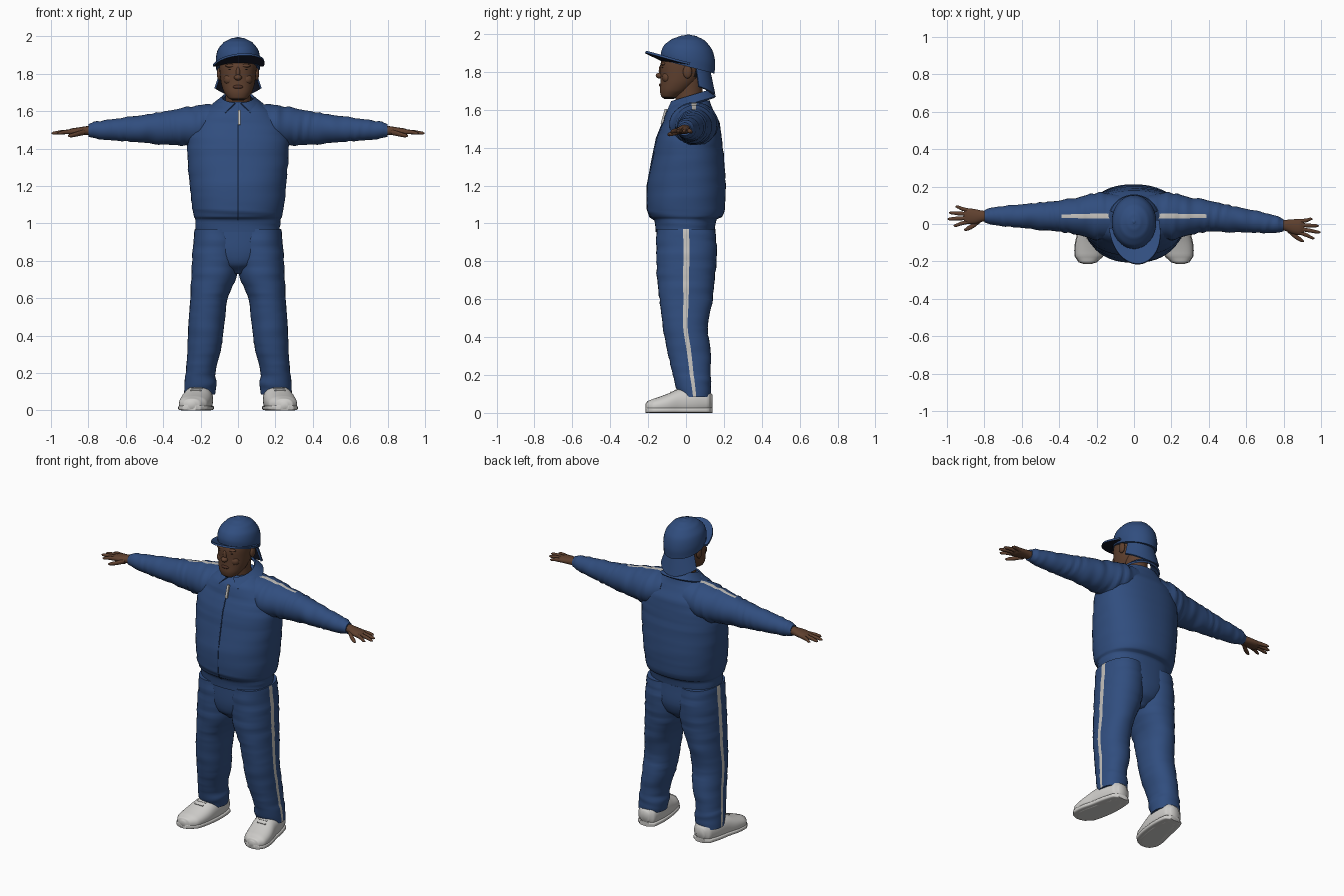
import bpy, bmesh
from math import sin, cos, pi, copysign
from mathutils import Vector, Matrix

cube = bpy.data.objects.get("Cube")
if cube:
    bpy.data.objects.remove(cube, do_unlink=True)


def material(name, r, g, b):
    m = bpy.data.materials.new(name)
    m.use_nodes = True
    m.diffuse_color = (r, g, b, 1)
    bsdf = next(n for n in m.node_tree.nodes if n.type == 'BSDF_PRINCIPLED')
    bsdf.inputs["Base Color"].default_value = (r, g, b, 1)
    bsdf.inputs["Roughness"].default_value = 0.8
    return m


BLUE = material("tracksuit_blue", .03, .075, .21)
NAVY = material("dark_navy", .008, .01, .022)
SEAM = material("seam_blue", .018, .045, .13)
WHITE = material("stripe_white", .56, .54, .51)
SHOE = material("shoe_white", .62, .61, .59)
SKIN = material("brown_skin", .115, .052, .028)
LIPS = material("lip_brown", .08, .032, .02)
HAIR = material("dark_hair", .015, .01, .008)


def finish(name, bm, mats, angle=0.9):
    me = bpy.data.meshes.new(name)
    bm.to_mesh(me)
    bm.free()
    for m in mats:
        me.materials.append(m)
    me.shade_smooth()
    me.set_sharp_from_angle(angle=angle)
    ob = bpy.data.objects.new(name, me)
    bpy.context.collection.objects.link(ob)
    return ob


def spline(a, b, c, d, t):
    return b + t * (c - a + t * (2 * a - 5 * b + 4 * c - d + t * (3 * (b - c) + d - a))) / 2


def loft(name, rings, axis, mats, side=1, power=2, segs=28, steps=5, gap=0.1,
         start=0, wrinkle=0, paint=None, reshape=None):
    """Skin through rings (position, centre a, centre b, radius a, radius b).
    The first strip of faces is narrow, so it can carry a stripe."""
    angles = [start - gap] + [start + gap + i * (2 * pi - 2 * gap) / (segs - 1) for i in range(segs - 1)]
    dense = []
    for i in range(len(rings) - 1):
        q = [rings[max(0, min(len(rings) - 1, i + k))] for k in (-1, 0, 1, 2)]
        for s in range(steps):
            t = s / steps
            dense.append([q[1][0] + t * (q[2][0] - q[1][0])] +
                         [spline(*(r[k] for r in q), t) for k in range(1, 5)])
    dense.append(rings[-1])
    bm = bmesh.new()
    loops = []
    for p, ca, cb, ra, rb in dense:
        loop = []
        for a in angles:
            f = 1 + wrinkle * sin(90 * p + 2 * sin(a + 25 * p)) * (1 + sin(2 * a + 40 * p)) / 2
            u = ca + f * ra * copysign(abs(cos(a)) ** (2 / power), cos(a))
            v = cb + f * rb * copysign(abs(sin(a)) ** (2 / power), sin(a))
            co = Vector([(p, u, v), (u, p, v), (u, v, p)][axis])
            if reshape:
                reshape(co)
            co.x *= side
            loop.append(bm.verts.new(co))
        loops.append(loop)
    for lo, hi in zip(loops, loops[1:]):
        for i in range(segs):
            j = (i + 1) % segs
            face = bm.faces.new((lo[i], lo[j], hi[j], hi[i]))
            if paint:
                face.material_index = paint(face.calc_center_median(), i)
    for loop in (loops[0], loops[-1]):
        face = bm.faces.new(loop)
        if paint:
            face.material_index = paint(face.calc_center_median(), -1)
    bmesh.ops.recalc_face_normals(bm, faces=bm.faces)
    return finish(name, bm, mats)


def sheet(name, inner, outer, a0, a1, thick, mats, turn=0, cols=36, rows=5):
    """Curved cloth plate between two edge curves, thickened."""
    bm = bmesh.new()
    grid = []
    for k in range(rows + 1):
        row = []
        for i in range(cols + 1):
            a = a0 + (a1 - a0) * i / cols
            row.append(bm.verts.new(Vector(inner(a)).lerp(Vector(outer(a)), k / rows)))
        grid.append(row)
    for lo, hi in zip(grid, grid[1:]):
        for i in range(cols):
            bm.faces.new((lo[i], hi[i], hi[i + 1], lo[i + 1]))
    bm.transform(Matrix.Rotation(turn, 4, 'Z'))
    bm.normal_update()
    if sum(f.normal.z for f in bm.faces) < 0:
        bmesh.ops.reverse_faces(bm, faces=bm.faces)
    ob = finish(name, bm, mats)
    mod = ob.modifiers.new("thickness", 'SOLIDIFY')
    mod.thickness = thick
    mod.material_offset = len(mats) - 1
    bpy.context.view_layer.objects.active = ob
    bpy.ops.object.modifier_apply(modifier=mod.name)
    ob.data.set_sharp_from_angle(angle=0.9)


def ball(name, loc, scale, mat):
    bm = bmesh.new()
    bmesh.ops.create_uvsphere(bm, u_segments=16, v_segments=10, radius=1)
    bm.transform(Matrix.Translation(loc) @ Matrix.Diagonal((*scale, 1)))
    finish(name, bm, [mat], 3)


def box(name, loc, size, tilt, mat):
    bm = bmesh.new()
    bmesh.ops.create_cube(bm, size=1)
    bm.transform(Matrix.Translation(loc) @ Matrix.Rotation(tilt, 4, 'X') @ Matrix.Diagonal((*size, 1)))
    finish(name, bm, [mat])


# Jacket body with ribbed hem, front seam and zip
torso = [(.955, 0, -.005, .225, .155), (1.02, 0, -.003, .228, .165), (1.035, 0, 0, .236, .19),
         (1.08, 0, 0, .245, .205), (1.2, 0, .003, .258, .207), (1.35, 0, .012, .27, .188),
         (1.45, 0, .017, .27, .172), (1.53, 0, .027, .245, .15), (1.6, 0, .022, .185, .122),
         (1.65, 0, .035, .115, .09)]
loft("jacket_body", torso, 2, [BLUE], power=2.3, segs=48, wrinkle=.012)
curve = bpy.data.curves.new("jacket_seam", 'CURVE')
curve.dimensions = '3D'
curve.bevel_depth = .003
line = curve.splines.new('POLY')
line.points.add(len(torso) - 4)
for point, (z, _, cy, _, ry) in zip(line.points, torso[1:-1]):
    point.co = (0, cy - ry - .001, z, 1)
curve.materials.append(SEAM)
bpy.context.collection.objects.link(bpy.data.objects.new("jacket_seam", curve))
box("zip", (.006, -.115, 1.565), (.014, .016, .08), -.28, WHITE)

# Folded collar, open at the front
def collar_low(a):
    b = pi + (a - pi) * .9
    return .14 * sin(b), .02 - .138 * cos(b), 1.63 - .042 * cos(b)

sheet("collar", lambda a: (.085 * sin(a), .02 - .1 * cos(a), 1.675 - .03 * cos(a)),
      collar_low, .2, 2 * pi - .2, .012, [BLUE])

# Trousers
loft("trouser_seat", [(.73, 0, 0, .04, .08), (.78, 0, 0, .13, .135), (.85, 0, .003, .2, .155),
                      (.97, 0, 0, .225, .152)], 2, [BLUE], power=2.3, segs=40)
leg = [(.085, .205, .045, .083, .083), (.15, .2, .038, .086, .095), (.2, .2, .03, .079, .1),
       (.33, .18, .015, .09, .115), (.45, .17, -.003, .096, .118), (.6, .155, 0, .1, .14),
       (.72, .128, 0, .122, .153), (.85, .118, .003, .125, .16), (.97, .115, 0, .118, .155)]
shoe = [(-.213, .248, .028, .02, .02), (-.205, .247, .03, .045, .032), (-.17, .24, .033, .074, .043),
        (-.1, .229, .042, .083, .058), (-.03, .215, .055, .079, .075), (.05, .206, .06, .073, .075),
        (.12, .2, .06, .058, .06), (.14, .2, .06, .03, .035)]


def flat_sole(co):
    co.z = max(co.z, 0)


def arm_y(x, side):
    return .042 - (.12 * max(0, x - .4) if side > 0 else 0)


arm = [(.08, 1.54, .115, .105), (.2, 1.522, .125, .112), (.3, 1.516, .1, .1), (.4, 1.51, .083, .088),
       (.5, 1.506, .073, .075), (.6, 1.503, .063, .064), (.7, 1.5, .054, .054), (.77, 1.499, .044, .044),
       (.8, 1.498, .033, .034)]
fingers = {"index": (-.03, -.05, .965), "middle": (-.01, -.015, .997),
           "ring": (.011, .018, .988), "little": (.03, .05, .955)}

for side, word in ((1, "left"), (-1, "right")):
    loft(word + "_trouser_leg", leg, 2, [BLUE, WHITE], side, 2.2, 34, 7, .08, 0, .022,
         lambda c, i: int(i == 0))
    # Shoes
    loft(word + "_shoe", shoe, 1, [SHOE], side, 2.3, reshape=flat_sole)
    loft(word + "_shoe_sole", [(y, x, .014, r + .004, .014) for y, x, _, r, _ in shoe], 1, [SHOE],
         side, 5, segs=24)
    for k in range(3):
        box(word + "_lace", (side * (.224 - .005 * k), -.08 + .025 * k, .108 + .01 * k),
            (.06, .009, .008), .4, SHOE)
    # Sleeves with shoulder stripe
    loft(word + "_sleeve", [(x, arm_y(x, side), z, ry, rz) for x, z, ry, rz in arm], 0, [BLUE, WHITE],
         side, 2, 30, 8, .11, pi / 2, .05, lambda c, i: int(i == 0 and .12 < abs(c.x) < .385))
    # Hands
    def limb(name, rings):
        loft(word + name, [(x, arm_y(x, side) + y, z, ry, rz) for x, y, z, ry, rz in rings],
             0, [SKIN], side, 2.2, 14, 4, .22)

    limb("_palm", [(.77, 0, 1.498, .027, .025), (.81, 0, 1.496, .03, .024), (.85, -.002, 1.493, .04, .021),
                   (.89, 0, 1.49, .043, .018), (.91, 0, 1.489, .036, .011)])
    for name, (y0, y1, tip) in fingers.items():
        mid = (.89 + tip) / 2
        limb("_" + name + "_finger", [(.88, y0, 1.49, .011, .013), (mid, (y0 + y1) / 2, 1.488, .0105, .011),
                                      (tip - .01, y1, 1.483, .008, .008), (tip, y1, 1.482, .003, .003)])
    limb("_thumb", [(.82, -.022, 1.488, .015, .015), (.86, -.05, 1.478, .015, .013),
                    (.895, -.068, 1.47, .011, .01), (.908, -.073, 1.468, .004, .004)])
    # Ears, eyes and brows
    ball(word + "_ear", (side * .1, .008, 1.8), (.013, .024, .035), SKIN)
    ball(word + "_eye", (side * .037, -.121, 1.823), (.014, .008, .006), HAIR)
    ball(word + "_brow", (side * .037, -.119, 1.843), (.03, .014, .01), SKIN)
    ball(word + "_cheek", (side * .045, -.1, 1.77), (.032, .026, .03), SKIN)

# Head and neck
loft("head", [(1.656, 0, -.09, .028, .025), (1.67, 0, -.085, .052, .046), (1.7, 0, -.062, .074, .076),
              (1.74, 0, -.04, .088, .096), (1.78, 0, -.025, .095, .11), (1.84, 0, -.015, .1, .12),
              (1.9, 0, 0, .1, .118)], 2, [SKIN, HAIR], segs=36, power=2.15,
     paint=lambda c, i: int(c.z < 1.668 or (c.y > .045 and c.z > 1.74)))
loft("neck", [(1.6, 0, .025, .072, .075), (1.68, 0, .015, .066, .072), (1.78, 0, .02, .07, .075)], 2, [SKIN])
ball("nose_tip", (0, -.138, 1.78), (.021, .022, .016), SKIN)
ball("nose_bridge", (0, -.13, 1.805), (.012, .014, .034), SKIN)
ball("lips", (0, -.131, 1.73), (.028, .012, .011), LIPS)
ball("chin", (0, -.112, 1.685), (.032, .022, .022), SKIN)


# Cap: crown, brim with dark underside, and rear neck flap
def tilt_back(co):
    co.z -= .25 * co.y * (1.996 - co.z) / .16


loft("cap_crown", [(1.83, 0, .01, .117, .141), (1.88, 0, .011, .119, .143), (1.93, 0, .012, .108, .127),
                   (1.97, 0, .012, .076, .088), (1.99, 0, .012, .036, .042), (1.996, 0, .012, .006, .006)],
     2, [BLUE], segs=36, reshape=tilt_back)
ball("cap_button", (0, .012, 1.992), (.011, .011, .006), BLUE)
sheet("cap_brim", lambda a: (.112 * sin(a), -.125 * cos(a), 1.85 + .018 * cos(a)),
      lambda a: (.136 * sin(a), -.125 * cos(a) - .088 * abs(cos(a)) ** .7, 1.85 + .06 * cos(a)),
      -pi / 2, pi / 2, .012, [BLUE, NAVY], turn=.17)
sheet("cap_neck_flap", lambda a: (.104 * sin(a), .015 + .112 * cos(a), 1.815),
      lambda a: (.135 * sin(a), .02 + .135 * cos(a), 1.68 + .05 * sin(a) ** 2),
      -1.2, 1.2, .01, [BLUE, NAVY])
